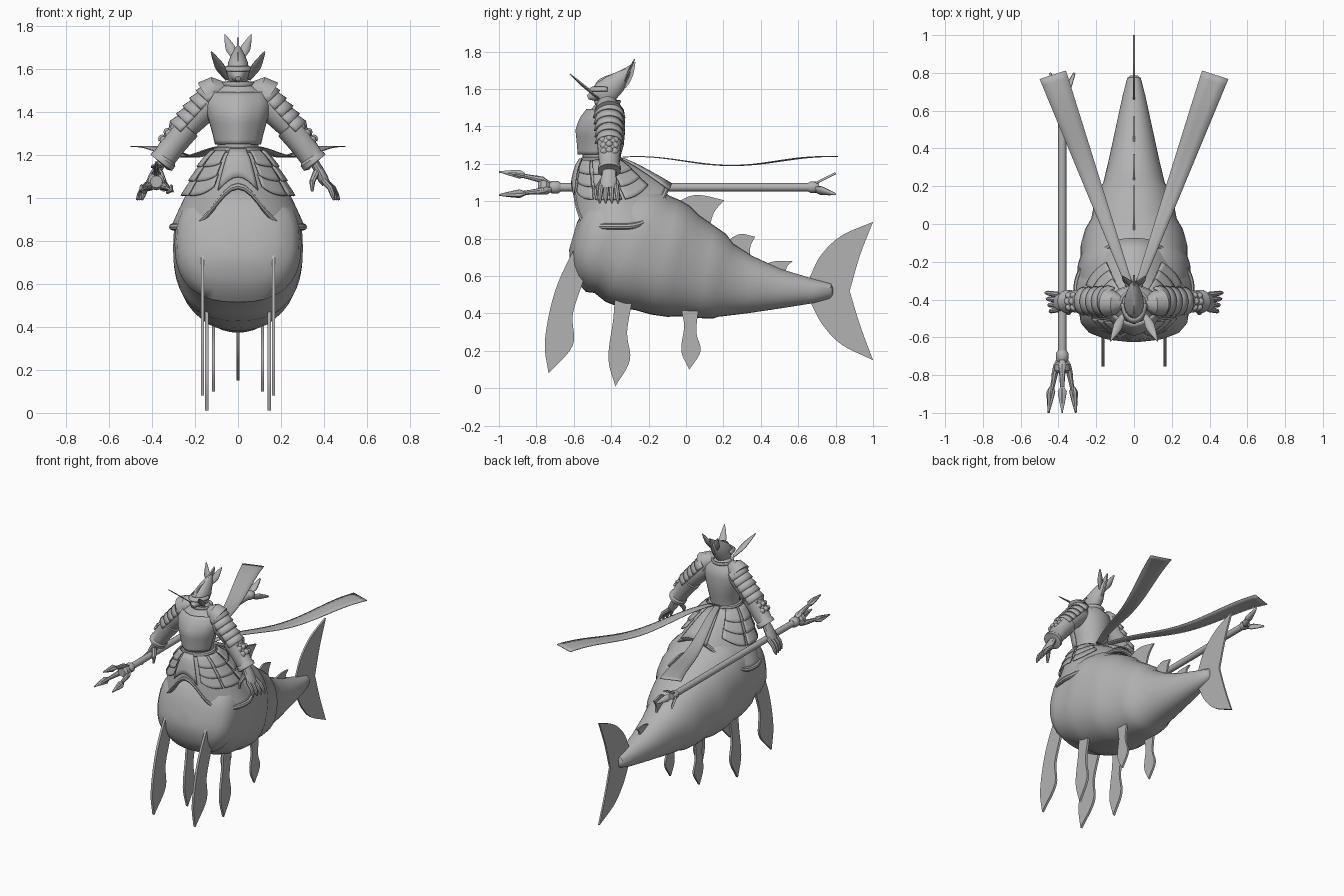
import bpy, bmesh, math
from mathutils import Vector as V

if "Cube" in bpy.data.objects:
    bpy.data.objects.remove(bpy.data.objects["Cube"])

grey = bpy.data.materials.new("clay_grey")
grey.diffuse_color = (0.45, 0.45, 0.45, 1)
grey.use_nodes = True
grey.node_tree.nodes["Principled BSDF"].inputs["Base Color"].default_value = grey.diffuse_color


def finish(name, bm, thick=0, angle=35):
    bmesh.ops.recalc_face_normals(bm, faces=bm.faces)
    me = bpy.data.meshes.new(name)
    bm.to_mesh(me)
    bm.free()
    ob = bpy.data.objects.new(name, me)
    bpy.context.collection.objects.link(ob)
    me.materials.append(grey)
    if thick:
        m = ob.modifiers.new("thickness", 'SOLIDIFY')
        m.thickness, m.offset = thick, 0
    bpy.ops.object.select_all(action='DESELECT')
    ob.select_set(True)
    bpy.context.view_layer.objects.active = ob
    bpy.ops.object.shade_smooth_by_angle(angle=math.radians(angle))
    return ob


def ring(c, u, v, n=32, p=2.0):
    """Superellipse ring around c with half axes u and v."""
    f = lambda k: math.copysign(abs(k) ** (2 / p), k)
    return [c + u * f(math.cos(i * math.tau / n)) + v * f(math.sin(i * math.tau / n)) for i in range(n)]


def loft(name, rings, angle=35):
    bm = bmesh.new()
    rows = [[bm.verts.new(p) for p in r] for r in rings]
    n = len(rows[0])
    for a, b in zip(rows, rows[1:]):
        for i in range(n):
            bm.faces.new((a[i], a[(i + 1) % n], b[(i + 1) % n], b[i]))
    bm.faces.new(rows[0])
    bm.faces.new(rows[-1])
    return finish(name, bm, 0, angle)


def limb(name, pts, n=14, squash=1.0):
    """Tapered round limb through (x, y, z, radius) points."""
    ps, rings = [V(p[:3]) for p in pts], []
    for i, p in enumerate(ps):
        d = (ps[min(i + 1, len(ps) - 1)] - ps[max(i - 1, 0)]).normalized()
        u = d.cross(V((0, 1, 0)))
        u = u.normalized() if u.length > 0.05 else V((1, 0, 0))
        rings.append(ring(p, u * pts[i][3] * squash, d.cross(u) * pts[i][3], n))
    return loft(name, rings)


def patch(name, f, nu, nv, thick=0.008):
    """Sheet from a surface function f(u, v), u and v in 0..1."""
    bm = bmesh.new()
    g = [[bm.verts.new(f(i / nu, j / nv)) for j in range(nv + 1)] for i in range(nu + 1)]
    for i in range(nu):
        for j in range(nv):
            bm.faces.new((g[i][j], g[i + 1][j], g[i + 1][j + 1], g[i][j + 1]))
    bmesh.ops.remove_doubles(bm, verts=bm.verts, dist=1e-5)
    return finish(name, bm, thick)


def leaf(name, base, tip, side, w, thick=0.006, peak=0.45):
    """Pointed blade from base to tip."""
    b, t, s = V(base), V(tip), V(side).normalized()
    wid = lambda u: w * (0.35 + 0.65 * u / peak if u < peak else max(0.02, (1 - u) / (1 - peak)) ** 0.75)
    return patch(name, lambda u, v: b.lerp(t, u) + s * wid(u) * (v - 0.5) * 2, 10, 2, thick)


def fin(name, pts, x=0.0, thick=0.012, sharp=()):
    """Flat upright fin: a smoothed (y, z) outline with some corners kept sharp."""
    n, out = len(pts), []
    for i in range(n):
        p1, p2 = V(pts[i]), V(pts[(i + 1) % n])
        p0 = p1 * 2 - p2 if i in sharp else V(pts[i - 1])
        p3 = p2 * 2 - p1 if (i + 1) % n in sharp else V(pts[(i + 2) % n])
        for k in range(5):
            t = k / 5
            out.append(0.5 * (2 * p1 + (p2 - p0) * t + (2 * p0 - 5 * p1 + 4 * p2 - p3) * t * t
                              + (3 * p1 - p0 - 3 * p2 + p3) * t ** 3))
    bm = bmesh.new()
    face = bm.faces.new([bm.verts.new((x - thick / 2, p.x, p.y)) for p in out])
    ext = bmesh.ops.extrude_face_region(bm, geom=[face])
    bmesh.ops.translate(bm, vec=(thick, 0, 0), verts=[e for e in ext['geom'] if isinstance(e, bmesh.types.BMVert)])
    bmesh.ops.triangulate(bm, faces=[f for f in bm.faces if len(f.verts) > 4])
    return finish(name, bm)


# Segmented fish body: top y, top z, bottom y, bottom z, half width
sections = [(.785, .54, .785, .50, .02), (.775, .56, .77, .48, .036), (.68, .585, .68, .455, .06),
            (.5, .64, .49, .425, .10), (.35, .71, .32, .40, .135), (.25, .775, .17, .382, .165),
            (.215, .825, .145, .373, .188), (.15, .87, .07, .375, .21), (.07, .925, -.03, .385, .228),
            (.02, .975, -.10, .382, .262), (-.04, 1.01, -.19, .395, .282), (-.09, 1.03, -.27, .418, .283),
            (-.13, 1.06, -.34, .428, .30), (-.2, 1.07, -.43, .462, .302), (-.29, 1.07, -.49, .51, .288),
            (-.33, 1.07, -.535, .515, .295), (-.43, 1.05, -.58, .565, .285), (-.5, 1.02, -.605, .62, .25),
            (-.55, .96, -.62, .68, .18), (-.585, .88, -.625, .74, .08)]
rings = []
for i, (ty, tz, by, bz, w) in enumerate(sections):
    top, bot = V((0, ty, tz)), V((0, by, bz))
    rings.append(ring((top + bot) / 2, V((w, 0, 0)), (top - bot) / 2, 40, 2.0 + 0.5 * min(1, i / 14)))
loft("fish_body", rings, 40)

# Tail, dorsal and leg fins
fin("tail_fin", [(.66, .59), (.72, .71), (.83, .815), (1, .89), (.93, .71), (.875, .52), (.93, .34),
                 (1, .15), (.83, .235), (.73, .34), (.67, .45)], sharp=(0, 3, 5, 7, 10))
fin("dorsal_fin_front", [(-.04, 1.0), (.03, 1.03), (.1, 1.03), (.205, 1.005), (.15, .94), (.12, .84), (.03, .9)], sharp=(0, 3, 5))
fin("dorsal_fin_middle", [(.22, .79), (.29, .825), (.37, .81), (.345, .76), (.34, .69), (.27, .73)], sharp=(0, 2, 4))
fin("dorsal_fin_rear", [(.41, .66), (.48, .68), (.57, .68), (.54, .65), (.53, .6), (.45, .62)], sharp=(0, 2, 4))
for s, side in ((-1, "right"), (1, "left")):
    fin("front_leg_fin_" + side, [(-.57, .77), (-.66, .62), (-.72, .45), (-.755, .24), (-.735, .08), (-.605, .23),
                                  (-.605, .40), (-.54, .62)], s * .165, .016, (4,))
    fin("middle_leg_fin_" + side, [(-.37, .5), (-.39, .36), (-.415, .16), (-.378, .01), (-.3, .15), (-.315, .3), (-.29, .5)],
        s * .145, .016, (3,))
    fin("rear_leg_fin_" + side, [(-.02, .44), (-.01, .33), (-.025, .2), (.018, .10), (.078, .2), (.055, .3), (.06, .44)],
        s * .115, .014, (3,))


# Skirt surface: angle a around (front at -90 degrees), t from waist to hem
def skirt(a, t, off=0.0):
    c, s = math.cos(a), math.sin(a)
    hem = .865 + (.19 * abs(s) ** 10 if s < 0 else .215 * s ** 3)
    rx, ry = .1 + .205 * t ** .75 + off, .1 + .145 * t ** .8 + off
    return V((c * rx, -.45 + .105 * t + s * ry, 1.22 + (hem - 1.22) * t + off * .5))


def skirt_rim(t, r):
    def f(u, v):
        a, b = u * math.tau, v * math.tau
        return skirt(a, t) + V((math.cos(a), math.sin(a), 0)) * r * math.cos(b) + V((0, 0, r * math.sin(b)))
    return f


patch("skirt", lambda u, v: skirt(u * math.tau, v), 64, 12, .012)
patch("skirt_hem", skirt_rim(1, .016), 64, 8, 0)
patch("waist_belt", skirt_rim(0, .016), 40, 8, 0)


def plate(name, a0, a1, t0, t1, off):
    """Armour plate lying on the skirt, lifted a little at its lower edge."""
    a0, a1 = math.radians(a0), math.radians(a1)
    patch(name, lambda u, v: skirt(a0 + (a1 - a0) * u, t0 + (t1 - t0) * v, off + .008 * v), 8, 4, .009)


plate("front_tabard", -108, -72, 0, .82, .016)
plate("back_sash", 72, 108, 0, 1.0, .016)
for s, side in ((-1, "right"), (1, "left")):
    for k in range(3):
        for part, a, half in (("front", 48, 15), ("side", 8, 17), ("back", -36, 18)):
            mid = -90 + s * (90 - a)
            plate(f"{part}_tasset_{side}_{k}", mid - half - k, mid + half + k, .02 + k * .19, .24 + k * .19, .012)

# Torso, breastplate and neck: z, centre y, half width, half depth
torso = [(1.2, -.45, .1, .1), (1.25, -.45, .095, .103), (1.3, -.445, .107, .112), (1.38, -.445, .13, .12),
         (1.44, -.435, .142, .11), (1.49, -.42, .125, .088), (1.525, -.42, .065, .06), (1.56, -.42, .036, .038)]
loft("torso", [ring(V((0, y, z)), V((rx, 0, 0)), V((0, ry, 0))) for z, y, rx, ry in torso], 60)


def chest(u, v):
    k = 1 + v * 4
    i = min(int(k), 4)
    z, y, rx, ry = [p + (q - p) * (k - i) for p, q in zip(torso[i], torso[i + 1])]
    a = math.radians(-170 + 160 * u)
    ridge = .012 * max(0, 1 - abs(u - .5) * 5)
    return V((math.cos(a) * (rx + .009), y + math.sin(a) * (ry + .009) - ridge, z))


patch("breastplate", chest, 24, 10, .01)
patch("collar", lambda u, v: V((math.cos(u * math.tau) * (.062 + .012 * v), -.42 + math.sin(u * math.tau) * (.058 + .01 * v),
                                1.51 + .03 * v)), 24, 2, .01)

# Helmeted head with visor, crest, side wings and rear plumes
helm = [(1.52, -.42, .03, .035), (1.55, -.43, .045, .06), (1.59, -.42, .052, .085), (1.63, -.40, .046, .08),
        (1.665, -.365, .032, .062), (1.69, -.335, .018, .04), (1.71, -.315, .004, .01)]
loft("helmet", [ring(V((0, y, z)), V((rx, 0, 0)), V((0, ry, 0)), 24) for z, y, rx, ry in helm], 50)
limb("mask_snout", [(0, -.46, 1.575, .042), (0, -.5, 1.565, .03), (0, -.525, 1.555, .012)], 10)
fin("helmet_crest", [(-.5, 1.6), (-.46, 1.655), (-.36, 1.695), (-.27, 1.745), (-.285, 1.67), (-.33, 1.6), (-.42, 1.58)],
    0, .01, (0, 3))
patch("helmet_brow", lambda u, v: V((math.cos(math.pi * (1 + u)) * (.054 + .014 * v),
                                     -.42 + math.sin(math.pi * (1 + u)) * (.08 + .025 * v), 1.61 - .02 * v)), 16, 2)
for s, side in ((-1, "right"), (1, "left")):
    leaf("helmet_wing_" + side, (s * .05, -.47, 1.55), (s * .125, -.62, 1.68), (s * .6, .5, -.2), .028)
    leaf("helmet_plume_" + side, (s * .012, -.33, 1.64), (s * .062, -.275, 1.76), (1, 0, -s * .4), .024)

    # Arms, layered shoulder plates and bracers
    limb("upper_arm_" + side, [(s * .07, -.42, 1.46, .06), (s * .13, -.42, 1.445, .07), (s * .2, -.41, 1.38, .068),
                               (s * .26, -.41, 1.31, .055)])
    limb("bracer_" + side, [(s * .235, -.41, 1.335, .05), (s * .24, -.41, 1.33, .068), (s * .255, -.41, 1.31, .066),
                            (s * .3, -.41, 1.25, .06), (s * .34, -.41, 1.19, .055), (s * .345, -.41, 1.18, .063),
                            (s * .357, -.41, 1.163, .062), (s * .36, -.41, 1.16, .04)])
    axis = V((s * .68, 0, -.73)).normalized()
    out = V((s * .73, 0, .68)).normalized()

    def wrap(u, v, start, length, r, span):
        a = math.radians(span) * (u - .5) * 2
        return (V((s * .12, -.41, 1.455)) + axis * (start + length * v)
                + (out * math.cos(a) + V((0, 1, 0)) * math.sin(a)) * (r + .012 * v))

    for k in range(5):
        patch(f"shoulder_plate_{side}_{k}", lambda u, v: wrap(u, v, -.035 + k * .047, .055, .07 - .002 * k, 85), 14, 2, .01)
    limb("shoulder_guard_" + side, [(s * .06, -.42, 1.51, .03), (s * .1, -.42, 1.505, .062), (s * .14, -.415, 1.475, .076)])
    for k in range(9):
        row, col = divmod(k, 3)
        p = wrap(.5 + (col - 1) * .2, 0, .21 + row * .04, 0, .057 - row * .003, 90)
        q = p + out * .016
        limb(f"bracer_scale_{side}_{k}", [(*p, .02), (*p.lerp(q, .6), .014), (*q, .003)], 8)

    # Hands with spread fingers
    limb("palm_" + side, [(s * .35, -.41, 1.175, .036), (s * .375, -.412, 1.13, .042), (s * .395, -.415, 1.09, .046),
                          (s * .41, -.415, 1.065, .036)], 12, .55)
    for k in range(4):
        y = -.452 + k * .026
        limb(f"finger_{side}_{k}", [(s * .395, y, 1.085, .015), (s * (.43 + .004 * k), y - .006 + .004 * k, 1.045, .014),
                                    (s * (.44 + .006 * k), y - .009 + .006 * k, 1.015, .012),
                                    (s * (.447 + .008 * k), y - .01 + .007 * k, .99, .005)], 8)
    limb("thumb_" + side, [(s * .365, -.44, 1.12, .016), (s * .345, -.47, 1.075, .014), (s * .345, -.475, 1.03, .006)], 8)

    # Trailing waist ribbons
    patch("ribbon_" + side, lambda u, v: V((s * (.02 + .41 * u + (v - .5) * (.04 + .1 * u)), -.34 + 1.13 * u - (v - .5) * .045 * u,
                                            1.215 + .025 * math.sin(math.tau * (1.1 * u + .02)) * (-1 if u > .3 else 1) * (u > 9)
                                            + .024 * math.cos(math.tau * (u * 1.12 - .08)))), 32, 3, .005)

# Trident
tx, tz = -.38, 1.075
limb("trident_shaft", [(tx, .7, tz, .022), (tx, -.72, tz, .022)], 16)
for k, (y, r) in enumerate(((-.70, .034), (-.76, .04), (.68, .03))):
    limb(f"trident_collar_{k}", [(tx, y + .03, tz, r * .7), (tx, y + .015, tz, r), (tx, y - .015, tz, r), (tx, y - .03, tz, r * .7)], 12)
for k in range(3):
    a = math.radians(90 + 120 * k)
    d = V((math.cos(a), 0, math.sin(a)))
    t = V((-d.z, 0, d.x))
    at = lambda r, y: V((tx, y, tz)) + d * r
    limb(f"trident_prong_{k}", [(*at(.01, -.73), .018), (*at(.04, -.77), .018), (*at(.055, -.84), .013), (*at(.072, -.92), .01)], 8)
    for w, n in ((t, "flat"), (d, "upright")):
        leaf(f"trident_{n}_blade_{k}", at(.066, -.86), at(.083, -1.0), w, .024, .01, .2)
    leaf(f"trident_guard_{k}", at(.02, -.71), at(.06, -.80), t, .022, .01, .4)
    leaf(f"trident_pommel_{k}", at(.01, .67), at(.075, .80), t, .024, .012, .4)
